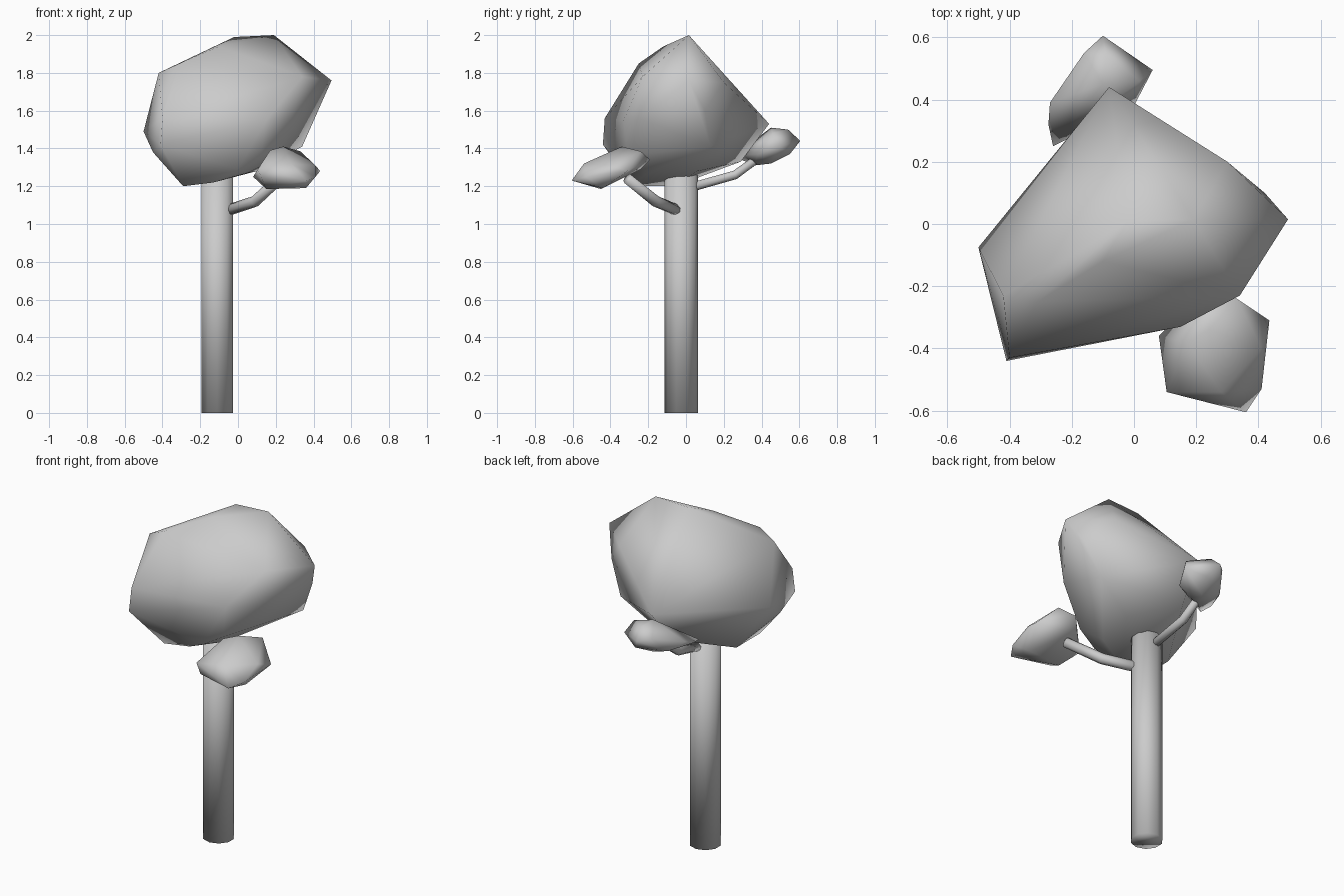
import bpy, bmesh, math
from mathutils import Vector

if "Cube" in bpy.data.objects:
    bpy.data.objects.remove(bpy.data.objects["Cube"])


def finish(name, bm, angle=180):
    bmesh.ops.recalc_face_normals(bm, faces=bm.faces)
    mesh = bpy.data.meshes.new(name)
    bm.to_mesh(mesh)
    bm.free()
    ob = bpy.data.objects.new(name, mesh)
    bpy.context.collection.objects.link(ob)
    bpy.ops.object.select_all(action='DESELECT')
    ob.select_set(True)
    bpy.context.view_layer.objects.active = ob
    bpy.ops.object.shade_smooth_by_angle(angle=math.radians(angle))
    return ob


def foliage(name, corners, dent=None):
    """Chunky leaf mass: the hull around a few corner points.
    dent = (corner a, corner b, valley point) presses the edge a-b inwards."""
    bm = bmesh.new()
    for c in corners:
        bm.verts.new(c)
    bmesh.ops.convex_hull(bm, input=bm.verts)
    loose = [v for v in bm.verts if not v.link_faces]
    bmesh.ops.delete(bm, geom=loose, context='VERTS')
    if dent:
        a, b = (min(bm.verts, key=lambda v: (v.co - Vector(p)).length) for p in dent[:2])
        edge = bm.edges.get((a, b))
        if edge:
            faces = bmesh.ops.dissolve_edges(bm, edges=[edge])["region"]
            centre = bmesh.ops.poke(bm, faces=faces)["verts"]
            for v in centre:
                v.co = dent[2]
    return finish(name, bm)


def limb(name, path, radii, sides):
    """Capped tube through the path points."""
    bm = bmesh.new()
    pts = [Vector(p) for p in path]
    rings = []
    for i, p in enumerate(pts):
        t = (pts[min(i + 1, len(pts) - 1)] - pts[max(i - 1, 0)]).normalized()
        rot = Vector((0, 0, 1)).rotation_difference(t)
        ring = []
        for k in range(sides):
            a = 2 * math.pi * (k + 0.5) / sides
            ring.append(bm.verts.new(
                p + rot @ (Vector((math.cos(a), math.sin(a), 0)) * radii[i])))
        rings.append(ring)
    for a, b in zip(rings, rings[1:]):
        for k in range(sides):
            n = (k + 1) % sides
            bm.faces.new((a[k], a[n], b[n], b[k]))
    bm.faces.new(rings[0])
    bm.faces.new(rings[-1])
    return finish(name, bm)


# trunk and the two side branches
limb("trunk", [(-.11, -.025, 0), (-.11, -.025, 1.27)], [.088, .088], 10)
limb("front_branch", [(-.06, -.04, 1.07), (.09, -.16, 1.12), (.22, -.31, 1.24)],
     [.03, .03, .028], 8)
limb("back_branch", [(-.11, .03, 1.195), (-.13, .26, 1.26), (-.14, .41, 1.37)],
     [.025, .025, .023], 8)

# large crown
foliage("crown", [
    (-.02, .01, 1.99), (.19, .015, 2.0), (-.10, -.12, 1.94), (-.31, -.25, 1.85),
    (-.42, -.23, 1.80), (-.40, -.43, 1.56), (-.41, -.44, 1.42),
    (-.50, -.075, 1.49), (-.45, -.24, 1.38), (-.29, -.28, 1.20),
    (-.13, -.27, 1.22), (-.29, -.06, 1.20), (-.08, .44, 1.53),
    (-.10, .29, 1.33), (.10, .06, 1.28), (.05, -.20, 1.27), (.34, .13, 1.41),
    (0, -.33, 1.29), (.12, -.31, 1.36),
    (.42, .10, 1.60), (.30, .20, 1.75), (.495, .015, 1.76), (.34, -.23, 1.78),
    (.285, -.25, 1.56), (.15, -.33, 1.55)],
    dent=((.34, -.23, 1.78), (.495, .015, 1.76), (.36, -.10, 1.72)))

# front leaf clump
foliage("front_clump", [
    (.36, -.605, 1.23), (.105, -.54, 1.29), (.41, -.53, 1.25),
    (.435, -.31, 1.28), (.33, -.24, 1.385), (.24, -.34, 1.41),
    (.17, -.38, 1.39), (.08, -.36, 1.25), (.15, -.45, 1.185),
    (.36, -.44, 1.19), (.20, -.24, 1.29), (.25, -.19, 1.34),
    (.41, -.40, 1.31), (.13, -.54, 1.23), (.28, -.54, 1.32)])

# back leaf clump
foliage("back_clump", [
    (-.10, .605, 1.44), (.06, .495, 1.41), (0, .38, 1.37), (-.27, .39, 1.40),
    (-.275, .32, 1.37), (-.26, .25, 1.36), (-.21, .47, 1.36),
    (-.10, .45, 1.51), (-.09, .54, 1.50), (-.15, .36, 1.31),
    (-.10, .45, 1.32), (-.05, .55, 1.37), (.02, .46, 1.48), (-.16, .55, 1.45)])
